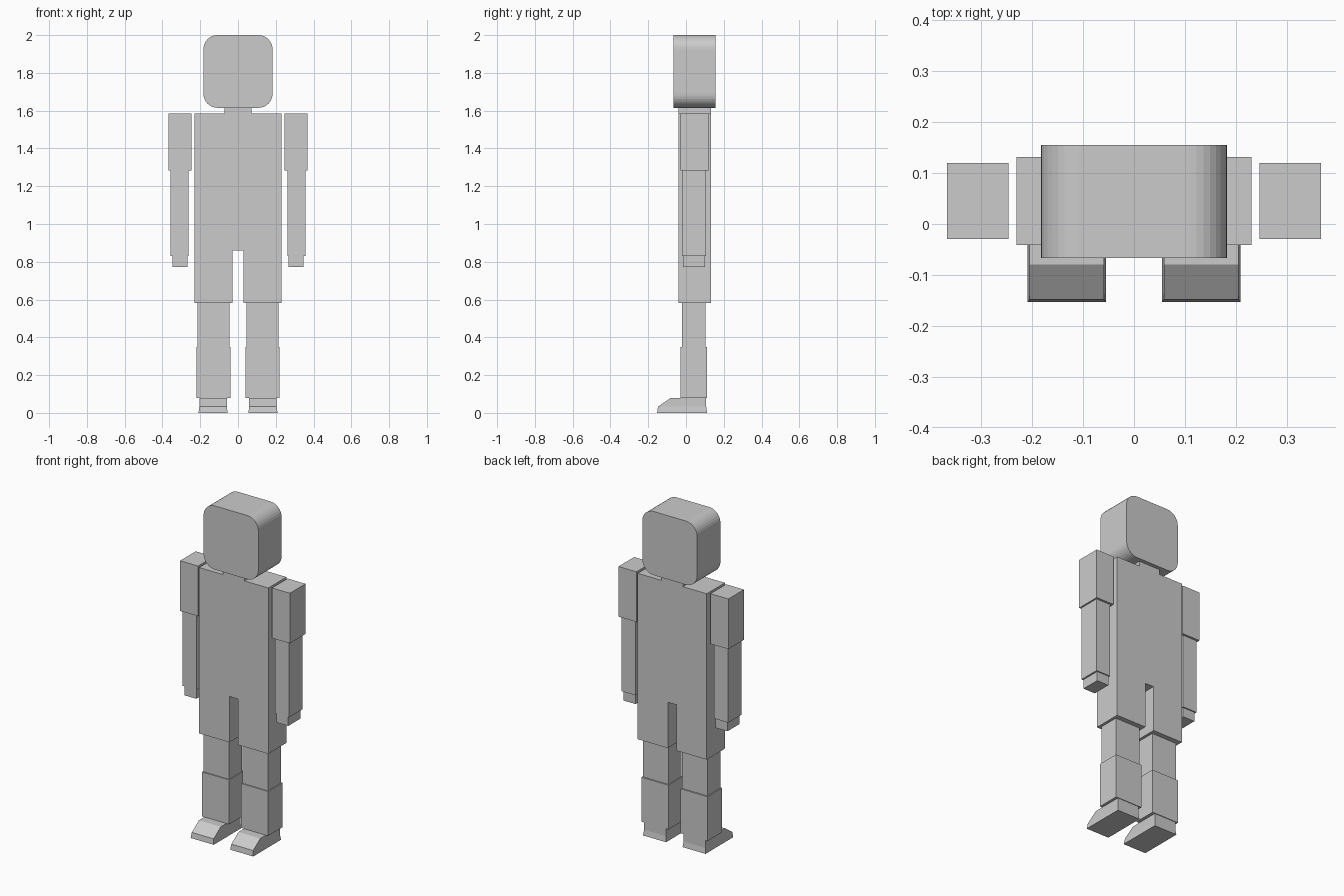
import bpy
import bmesh

if "Cube" in bpy.data.objects:
    bpy.data.objects.remove(bpy.data.objects["Cube"], do_unlink=True)

GREY = (0.6, 0.6, 0.6, 1.0)
mat = bpy.data.materials.new("plain grey")
mat.use_nodes = True
mat.diffuse_color = GREY
mat.node_tree.nodes["Principled BSDF"].inputs["Base Color"].default_value = GREY


def finish(name, bm):
    bmesh.ops.recalc_face_normals(bm, faces=bm.faces[:])
    mesh = bpy.data.meshes.new(name)
    bm.to_mesh(mesh)
    bm.free()
    mesh.materials.append(mat)
    obj = bpy.data.objects.new(name, mesh)
    bpy.context.collection.objects.link(obj)
    return obj


def extrude_profile(name, points, shift):
    """Extrude a flat outline of 3D points along a vector."""
    bm = bmesh.new()
    face = bm.faces.new([bm.verts.new(p) for p in points])
    new = bmesh.ops.extrude_face_region(bm, geom=[face])["geom"]
    verts = [v for v in new if isinstance(v, bmesh.types.BMVert)]
    bmesh.ops.translate(bm, verts=verts, vec=shift)
    return bm


def box(name, x, y, z):
    outline = [(x[0], y[0], z[0]), (x[1], y[0], z[0]),
               (x[1], y[0], z[1]), (x[0], y[0], z[1])]
    return finish(name, extrude_profile(name, outline, (0, y[1] - y[0], 0)))


# Head: a block rounded along its front-to-back edges
head = box("head", (-0.183, 0.183), (-0.067, 0.155), (1.615, 2.0))
bm = bmesh.new()
bm.from_mesh(head.data)
edges = [e for e in bm.edges if abs(e.verts[0].co.y - e.verts[1].co.y) > 0.1]
bmesh.ops.bevel(bm, geom=edges, offset=0.075, segments=8, profile=0.5, affect='EDGES')
bm.to_mesh(head.data)
bm.free()

# Neck
box("neck", (-0.072, 0.072), (-0.041, 0.132), (1.585, 1.615))

# Torso and thighs in one slab with a slot between the legs
half = [(0.029, 0.86), (0.029, 0.583), (0.231, 0.583), (0.231, 1.585)]
outline = half + [(-x, z) for x, z in reversed(half)]
finish("torso", extrude_profile("torso", [(x, -0.041, z) for x, z in outline], (0, 0.173, 0)))

# Limb blocks: name, x range on the left side, y range, z range
LIMBS = [
    ("upper_arm", (0.247, 0.367), (-0.029, 0.12), (1.282, 1.585)),
    ("forearm", (0.261, 0.357), (-0.022, 0.107), (0.83, 1.282)),
    ("hand", (0.267, 0.347), (-0.016, 0.10), (0.773, 0.83)),
    ("knee", (0.045, 0.215), (-0.021, 0.102), (0.348, 0.583)),
    ("shin", (0.040, 0.221), (-0.028, 0.111), (0.08, 0.348)),
]

# Foot side outline (y, z), wedge toe
FOOT = [(-0.148, 0.033), (-0.08, 0.08), (0.107, 0.08), (0.107, 0.033)]

for side, s in (("left", 1), ("right", -1)):
    for name, x, y, z in LIMBS:
        box(f"{side}_{name}", sorted((s * x[0], s * x[1])), y, z)

    foot = [(s * 0.059, y, z) for y, z in FOOT]
    finish(f"{side}_foot", extrude_profile("foot", foot, (s * 0.146, 0, 0)))

    # Sole: flares slightly toward the ground
    sole = box(f"{side}_sole", sorted((s * 0.059, s * 0.205)), (-0.148, 0.107), (0.0, 0.033))
    for v in sole.data.vertices:
        if v.co.z < 0.01:
            v.co.x += 0.004 if v.co.x > s * 0.132 else -0.004
            v.co.y += 0.005 if v.co.y > 0 else -0.005
